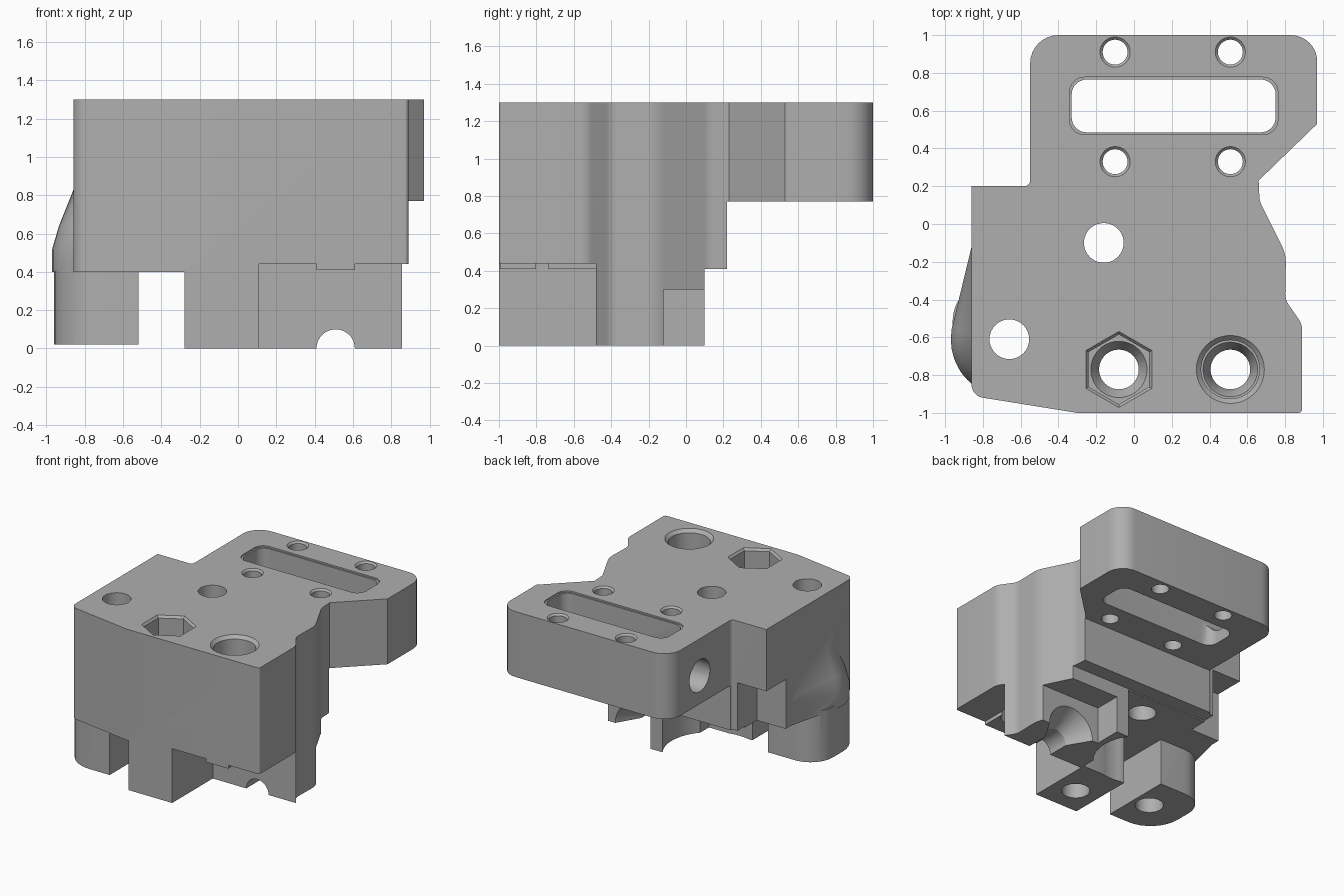
import bpy, bmesh, math
from math import cos, sin, pi
from mathutils import Vector, Matrix

default = bpy.data.objects.get("Cube")
if default:
    bpy.data.objects.remove(default, do_unlink=True)

TOP = 1.3
grey = bpy.data.materials.new("machined grey")
grey.use_nodes = True
grey.diffuse_color = (0.43, 0.43, 0.43, 1)
grey.node_tree.nodes["Principled BSDF"].inputs["Base Color"].default_value = (0.43, 0.43, 0.43, 1)


def finish(name, bm):
    bmesh.ops.recalc_face_normals(bm, faces=bm.faces)
    mesh = bpy.data.meshes.new(name)
    bm.to_mesh(mesh)
    bm.free()
    ob = bpy.data.objects.new(name, mesh)
    mesh.materials.append(grey)
    bpy.context.scene.collection.objects.link(ob)
    return ob


def rounded(corners, steps=8):
    """Round each (x, y, radius) corner of a closed outline."""
    out = []
    for i, (x, y, r) in enumerate(corners):
        p = Vector((x, y))
        if r == 0:
            out.append(p)
            continue
        a = (Vector(corners[i - 1][:2]) - p).normalized()
        b = (Vector(corners[(i + 1) % len(corners)][:2]) - p).normalized()
        half = a.angle(b) / 2
        centre = p + (a + b).normalized() * r / sin(half)
        start = p + a * r / math.tan(half) - centre
        end = p + b * r / math.tan(half) - centre
        turn = start.angle_signed(end)
        for k in range(steps + 1):
            t = -turn * k / steps
            out.append(centre + Matrix.Rotation(t, 2) @ start)
    return out


def prism(name, outline, z0, z1):
    bm = bmesh.new()
    face = bm.faces.new([bm.verts.new((p[0], p[1], z0)) for p in outline])
    geom = bmesh.ops.extrude_face_region(bm, geom=[face])["geom"]
    for v in geom:
        if isinstance(v, bmesh.types.BMVert):
            v.co.z = z1
    return finish(name, bm)


def box(name, x0, x1, y0, y1, z0, z1):
    return prism(name, [(x0, y0), (x1, y0), (x1, y1), (x0, y1)], z0, z1)


def cone(name, start, end, r0, r1, sides=40):
    start, end = Vector(start), Vector(end)
    axis = end - start
    bm = bmesh.new()
    turn = axis.to_track_quat('Z', 'Y').to_matrix().to_4x4()
    bmesh.ops.create_cone(bm, cap_ends=True, segments=sides, radius1=r0, radius2=r1,
                          depth=axis.length,
                          matrix=Matrix.Translation((start + end) / 2) @ turn)
    return finish(name, bm)


def upright(name, x, y, z0, z1, r0, r1=None, sides=40):
    return cone(name, (x, y, z0), (x, y, z1), r0, r0 if r1 is None else r1, sides)


def combine(operation, tool):
    tool.hide_render = True
    mod = body.modifiers.new(tool.name, 'BOOLEAN')
    mod.operation, mod.solver, mod.object = operation, 'EXACT', tool
    bpy.context.view_layer.objects.active = body
    bpy.ops.object.modifier_apply(modifier=mod.name)
    bpy.data.objects.remove(tool, do_unlink=True)


def cut(tool):
    combine('DIFFERENCE', tool)


def add(tool):
    combine('UNION', tool)


# Main block with the rear mounting plate, as one outline
body = prism("carriage_body", rounded([
    (-0.86, 0.2, 0), (-0.86, -0.91, 0.07), (-0.3, -1, 0), (0.89, -1, 0.02),
    (0.89, -0.53, 0.1), (0.8, -0.4, 0.1), (0.805, -0.16, 0.2), (0.665, 0.12, 0.12),
    (0.66, 0.23, 0), (0.97, 0.53, 0), (0.97, 1, 0.14), (-0.55, 1, 0.15),
    (-0.55, 0.2, 0.03)]), 0, TOP)

# Space below the rear plate and around the feet
cut(box("under_plate", -2, 2, 0.22, 2, -1, 0.77))
cut(box("rear_step", -2, 2, 0.1, 2, -1, 0.41))
cut(box("left_underside", -2, -0.28, -2, 2, -1, 0.4))
cut(box("middle_underside", -0.5, 0.11, -0.45, 2, -1, 0.4))
cut(upright("wheel_clearance", -0.16, -0.1, -1, 0.4, 0.36, sides=64))
cut(box("front_recess", 0.11, 2, -2, -0.48, -1, 0.44))
cut(box("left_rear_notch", -2, -0.6, -0.05, 2, -1, 0.8))

# Rear pocket and half-round passage below
cut(box("rear_pocket", 0.25, 2, -0.12, 2, -1, 0.3))
cut(cone("passage", (0.51, -1.2, 0), (0.51, 0.2, 0), 0.1, 0.1))
cut(cone("passage_flare", (0.51, -0.3, 0), (0.51, -0.1, 0), 0.1, 0.22))

# Flared shoulder over the left pillar
bm = bmesh.new()
for z, r in ((0.4, 0.31), (0.52, 0.31), (0.64, 0.275), (0.84, 0.195)):
    for k in range(19):
        a = math.radians(90 + 10 * k)
        bm.verts.new((-0.66 + r * cos(a), -0.61 + r * sin(a), z))
for z in (0.4, 0.6):
    bm.verts.new((-0.855, -0.1, z))
hull = bmesh.ops.convex_hull(bm, input=bm.verts)
loose = [v for v in bm.verts if not v.link_faces]
bmesh.ops.delete(bm, geom=loose, context='VERTS')
add(finish("left_shoulder", bm))

# Left pillar and the rib in the front recess
add(prism("left_pillar", rounded([
    (-0.52, -0.9, 0), (-0.52, -0.31, 0), (-0.96, -0.31, 0.2), (-0.96, -0.9, 0.26)]), 0.02, 0.43))
add(box("front_rib", 0.41, 0.61, -0.995, -0.47, 0.41, 0.5))

# Vertical through holes
for x, y in ((-0.16, -0.1), (-0.66, -0.61), (-0.08, -0.77), (0.51, -0.77)):
    cut(upright("through_hole", x, y, -1, 2, 0.105))

# Hexagonal nut seat and round counterbore
cut(upright("nut_seat", -0.08, -0.77, 0.9, 2, 0.185, sides=6))
cut(upright("nut_seat_bevel", -0.08, -0.77, TOP - 0.03, TOP + 0.01, 0.175, 0.21, 6))
cut(upright("nut_seat_cone", -0.08, -0.77, 0.82, 0.91, 0.1, 0.155))
cut(upright("counterbore", 0.51, -0.77, 0.8, 2, 0.155))
cut(upright("counterbore_bevel", 0.51, -0.77, TOP - 0.03, TOP + 0.01, 0.15, 0.19))
cut(upright("counterbore_cone", 0.51, -0.77, 0.72, 0.81, 0.1, 0.15))

# Four screw holes with bevelled mouths
for x in (-0.1, 0.51):
    for y in (0.33, 0.91):
        cut(upright("screw_hole", x, y, 0.5, 2, 0.066, sides=32))
        cut(upright("screw_bevel", x, y, TOP - 0.02, TOP + 0.01, 0.06, 0.09, 32))

# Long slot, its shallow rim and the side bore leading into it
for grow, low in ((0, 0.5), (0.012, TOP - 0.012)):
    x0, x1, y0, y1 = -0.33 - grow, 0.75 + grow, 0.485 - grow, 0.765 + grow
    cut(prism("slot", rounded([(x0, y0, 0.08), (x1, y0, 0.08), (x1, y1, 0.08), (x0, y1, 0.08)]),
              low, 2))
cut(cone("side_bore", (-1, 0.61, 1.0), (0, 0.61, 1.0), 0.13, 0.13))

# Smooth the curved walls and keep the corners sharp
bpy.ops.object.select_all(action='DESELECT')
body.select_set(True)
bpy.context.view_layer.objects.active = body
bpy.ops.object.shade_smooth_by_angle(angle=math.radians(30))
